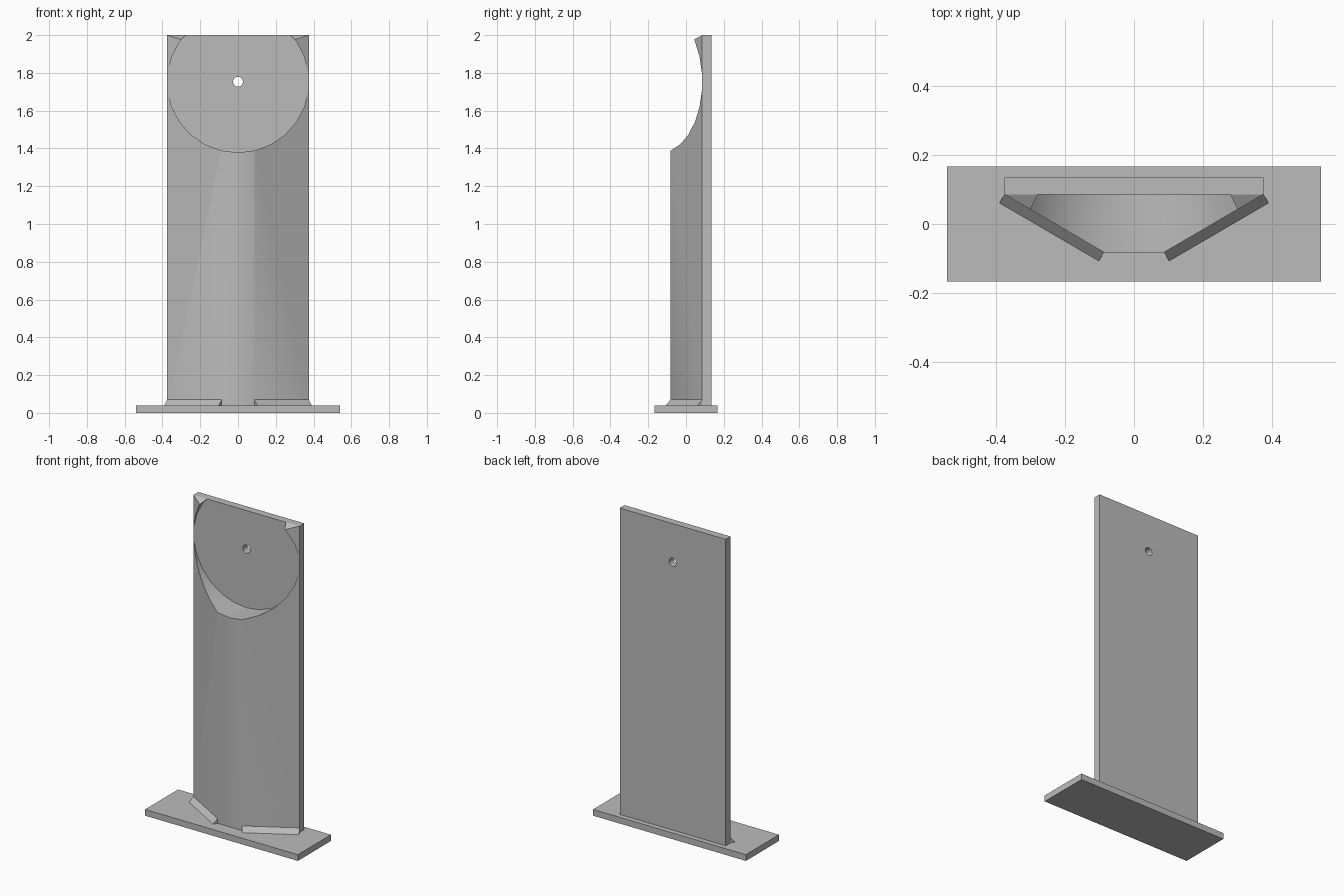
import bpy, bmesh, math
from mathutils import Vector

cube = bpy.data.objects.get("Cube")
if cube:
    bpy.data.objects.remove(cube, do_unlink=True)

grey = bpy.data.materials.new("plain_grey")
grey.use_nodes = True
colour = (0.5, 0.5, 0.5, 1)
grey.diffuse_color = colour
grey.node_tree.nodes["Principled BSDF"].inputs["Base Color"].default_value = colour

HALF_W, NOSE = 0.375, 0.087         # half widths of the column, back and front
BACK, MID, FRONT = 0.134, 0.086, -0.082
BASE_TOP, TOP = 0.04, 2.0
HEAD_Z, HEAD_R = 1.753, 0.375


def prism(name, profile, sweep):
    """Extrude a planar outline along a vector."""
    bm = bmesh.new()
    face = bm.faces.new([bm.verts.new(p) for p in profile])
    new = bmesh.ops.extrude_face_region(bm, geom=[face])["geom"]
    bmesh.ops.translate(bm, vec=sweep, verts=[g for g in new if isinstance(g, bmesh.types.BMVert)])
    bmesh.ops.recalc_face_normals(bm, faces=bm.faces)
    mesh = bpy.data.meshes.new(name)
    bm.to_mesh(mesh)
    bm.free()
    mesh.materials.append(grey)
    obj = bpy.data.objects.new(name, mesh)
    bpy.context.collection.objects.link(obj)
    return obj


def box(name, x, y0, y1, z0, z1):
    return prism(name, [(-x, y0, z0), (x, y0, z0), (x, y1, z0), (-x, y1, z0)], (0, 0, z1 - z0))


def bore(target, radius, y0, y1, sides):
    """Cut a round opening through the target along y."""
    ring = []
    for i in range(sides):
        a = 2 * math.pi * i / sides - math.pi / 2
        ring.append((radius * math.cos(a), y0, HEAD_Z + radius * math.sin(a)))
    cutter = prism("cutter", ring, (0, y1 - y0, 0))
    cutter.hide_render = True
    mod = target.modifiers.new("bore", "BOOLEAN")
    mod.operation, mod.solver, mod.object = "DIFFERENCE", "EXACT", cutter
    bpy.ops.object.select_all(action="DESELECT")
    bpy.context.view_layer.objects.active = target
    target.select_set(True)
    bpy.ops.object.modifier_apply(modifier=mod.name)
    bpy.data.objects.remove(cutter, do_unlink=True)
    bpy.ops.object.shade_smooth_by_angle(angle=math.radians(40))


# Foot and upright back plate with its small pin hole
box("base_plate", 0.541, -0.167, 0.167, 0, BASE_TOP)
back_plate = box("back_plate", HALF_W, MID, BACK, BASE_TOP, TOP)
bore(back_plate, 0.026, 0, 0.3, 20)

# Tapered column, its top sloping down to the front, with a round recess
column = prism("column", [(-HALF_W, MID, BASE_TOP), (-NOSE, FRONT, BASE_TOP),
                          (NOSE, FRONT, BASE_TOP), (HALF_W, MID, BASE_TOP)],
               (0, 0, TOP - BASE_TOP))
for v in column.data.vertices:
    if v.co.z > 1 and v.co.y < 0:
        v.co.z -= 0.56 * (MID - FRONT)
bore(column, HEAD_R, -0.4, 0.2, 26)

# Weld beads along the slanted sides
for side, name in ((1, "left_weld"), (-1, "right_weld")):
    rear = Vector((side * HALF_W, MID, BASE_TOP))
    fore = Vector((side * NOSE, FRONT, BASE_TOP))
    along = fore - rear
    out = Vector((-along.y * side, along.x * side, 0)).normalized() * 0.029
    prism(name, [rear, rear + out, rear + Vector((0, 0, 0.03))], along)
